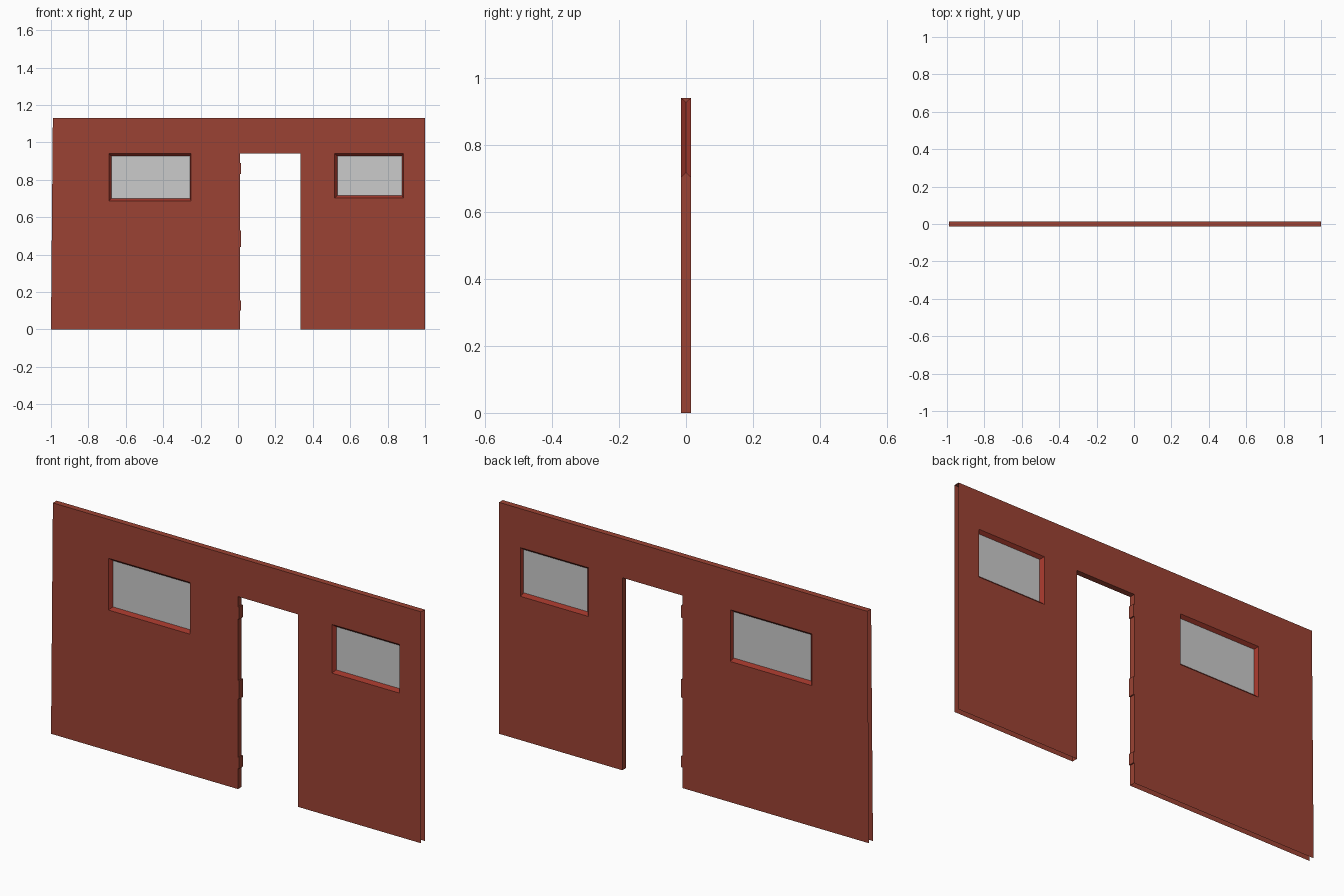
import bpy, bmesh

if "Cube" in bpy.data.objects:
    bpy.data.objects.remove(bpy.data.objects["Cube"])

H, D = 1.13, 0.0145                      # wall height, half thickness
DOOR = (0.01, 0.334, 0.0, 0.94)          # x0, x1, z0, z1
WINDOWS = [((-0.69, -0.25, 0.687, 0.94), "left"), ((0.517, 0.884, 0.702, 0.94), "right")]


def material(name, rgb):
    m = bpy.data.materials.new(name)
    m.diffuse_color = (*rgb, 1.0)
    m.use_nodes = True
    m.node_tree.nodes["Principled BSDF"].inputs["Base Color"].default_value = m.diffuse_color
    return m


BRICK = material("brick red", (0.33, 0.055, 0.033))
FRAME = material("frame red", (0.33, 0.036, 0.023))
GLASS = material("window grey", (0.60, 0.60, 0.60))


def make(name, quads, mat):
    """Object from a list of quads."""
    bm = bmesh.new()
    for q in quads:
        bm.faces.new([bm.verts.new(p) for p in q])
    bmesh.ops.remove_doubles(bm, verts=bm.verts, dist=1e-5)
    me = bpy.data.meshes.new(name)
    bm.to_mesh(me)
    bm.free()
    me.materials.append(mat)
    ob = bpy.data.objects.new(name, me)
    bpy.context.collection.objects.link(ob)
    return ob


def rect(r, y):
    x0, x1, z0, z1 = r
    return [(x0, y, z0), (x1, y, z0), (x1, y, z1), (x0, y, z1)]


def lean(x, z):
    """The left end leans in slightly towards the top."""
    return x + 0.01 * z / H if x == -1 else x


# front and back panels: a grid with the openings left out
holes = [DOOR] + [w for w, _ in WINDOWS]
xs = sorted({-1, 1, *[v for h in holes for v in h[:2]]})
zs = sorted({0, H, *[v for h in holes for v in h[2:]]})
for name, y in (("front_panel", -D), ("back_panel", D)):
    quads = []
    for x0, x1 in zip(xs, xs[1:]):
        for z0, z1 in zip(zs, zs[1:]):
            cx, cz = (x0 + x1) / 2, (z0 + z1) / 2
            if any(h[0] < cx < h[1] and h[2] < cz < h[3] for h in holes):
                continue
            q = [(lean(x, z), yy, z) for x, yy, z in rect((x0, x1, z0, z1), y)]
            quads.append(q if y < 0 else q[::-1])
    make(name, quads, BRICK)

# top cap (the ends and the bottom are open)
make("top_cap", [[(-0.99, -D, H), (1, -D, H), (1, D, H), (-0.99, D, H)]], BRICK)

# door lining: two jambs and the lintel
a, b = rect(DOOR, -D), rect(DOOR, D)
make("door_lining", [[a[i], a[j], b[j], b[i]] for i, j in ((1, 2), (2, 3), (3, 0))], BRICK)

# small hinge plates on the left jamb
for i, (z0, z1) in enumerate(((0.10, 0.155), (0.44, 0.53), (0.83, 0.89))):
    f = rect((0.010, 0.016, z0, z1), -D)
    k = rect((0.010, 0.016, z0, z1), D)
    quads = [f, k[::-1]] + [[f[j], k[j], k[(j + 1) % 4], f[(j + 1) % 4]] for j in range(3)]
    make(f"hinge_plate_{i + 1}", quads, BRICK)

# windows: sloped reveals meeting a single pane in the middle
for w, side in WINDOWS:
    inner = (w[0] + 0.014, w[1] - 0.007, w[2] + 0.014, w[3] - 0.013)
    p = rect(inner, 0)
    quads = []
    for y in (-D, D):
        o = rect(w, y)
        for i in range(4):
            j = (i + 1) % 4
            q = [o[i], o[j], p[j], p[i]]
            quads.append(q if y < 0 else q[::-1])
    make(f"{side}_window_frame", quads, FRAME)
    make(f"{side}_window_pane", [p], GLASS)
